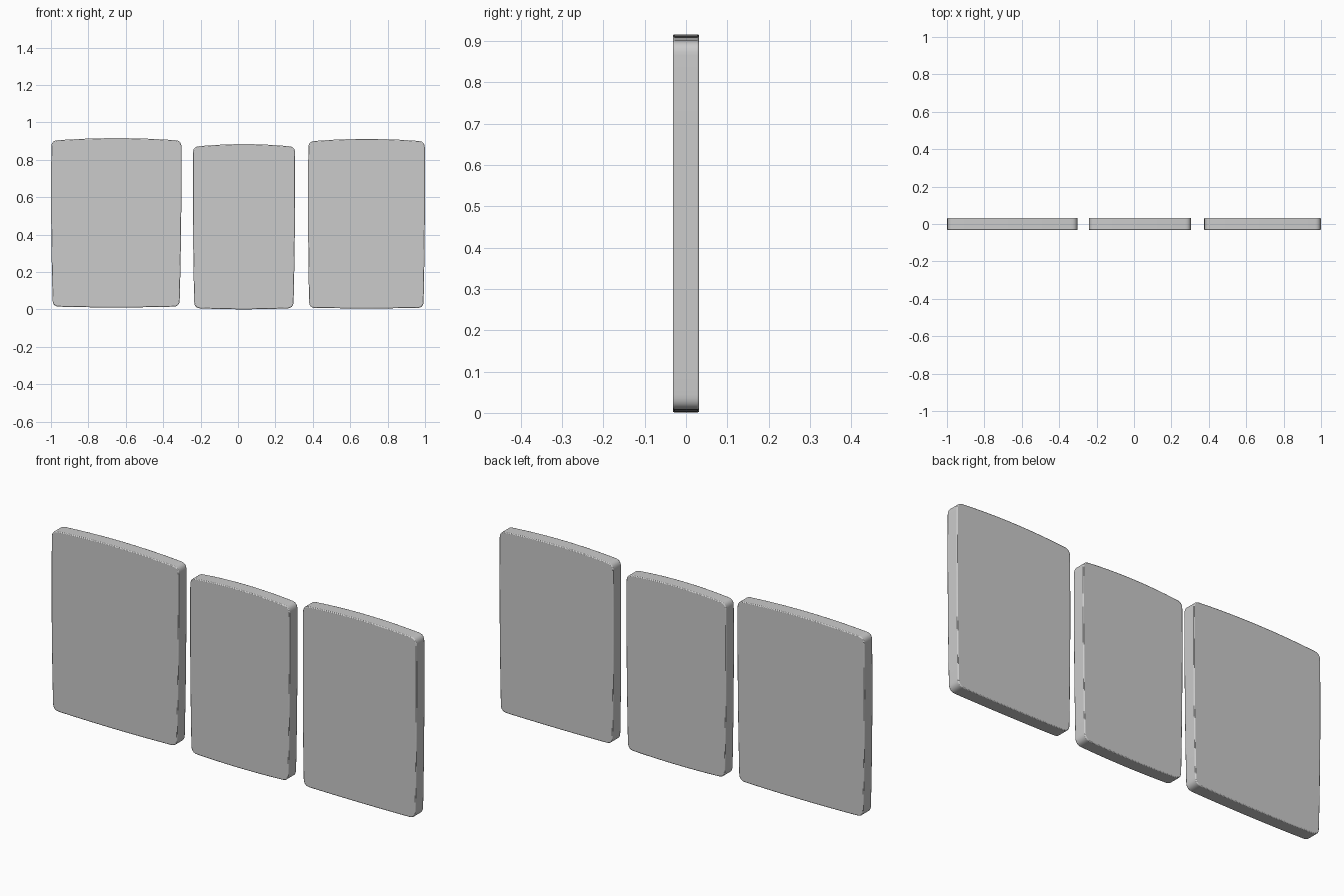
import bpy, bmesh
from mathutils import Vector

if "Cube" in bpy.data.objects:
    bpy.data.objects.remove(bpy.data.objects["Cube"])

HALF_DEPTH = 0.032
RADIUS = 0.036


def quad(a, b, c, n):
    """Points along a quadratic curve."""
    return [a * (1 - t) ** 2 + b * 2 * t * (1 - t) + c * t * t
            for t in (i / n for i in range(n + 1))]


def outline(corners, bows):
    """Slightly bowed quadrilateral with soft corners, counter-clockwise."""
    edges = []
    for i, bow in enumerate(bows):
        a, b = Vector(corners[i]), Vector(corners[(i + 1) % 4])
        d = (b - a).normalized()
        out = Vector((d.y, -d.x))
        edges.append(quad(a + d * RADIUS, (a + b) / 2 + out * bow * 2,
                          b - d * RADIUS, 16))
    pts = []
    for i, edge in enumerate(edges):
        pts += edge
        nxt = edges[(i + 1) % 4]
        pts += quad(edge[-1], Vector(corners[(i + 1) % 4]), nxt[0], 8)[1:-1]
    return pts


def panel(name, corners, bows):
    bm = bmesh.new()
    face = bm.faces.new([bm.verts.new((p.x, -HALF_DEPTH, p.y))
                         for p in outline(corners, bows)])
    ext = bmesh.ops.extrude_face_region(bm, geom=[face])
    for v in ext["geom"]:
        if isinstance(v, bmesh.types.BMVert):
            v.co.y = HALF_DEPTH
    bmesh.ops.recalc_face_normals(bm, faces=bm.faces)
    mesh = bpy.data.meshes.new(name)
    bm.to_mesh(mesh)
    bm.free()
    obj = bpy.data.objects.new(name, mesh)
    bpy.context.collection.objects.link(obj)
    # small softened rim
    bev = obj.modifiers.new("rim", 'BEVEL')
    bev.width = 0.004
    bev.segments = 2
    bev.limit_method = 'ANGLE'
    bev.angle_limit = 1.0
    bpy.context.view_layer.objects.active = obj
    obj.select_set(True)
    bpy.ops.object.shade_smooth_by_angle(angle=0.7)
    obj.select_set(False)


# corners: bottom left, bottom right, top right, top left
# bows: bottom, right, top, left
panel("left_panel",
      [(-0.991, 0.015), (-0.312, 0.015), (-0.302, 0.905), (-0.998, 0.905)],
      [0.004, 0.003, 0.011, 0.004])
panel("middle_panel",
      [(-0.234, 0.006), (0.297, 0.006), (0.305, 0.873), (-0.241, 0.873)],
      [0.005, 0.003, 0.011, 0.003])
panel("right_panel",
      [(0.380, 0.008), (0.992, 0.008), (0.999, 0.901), (0.376, 0.901)],
      [0.002, 0.003, 0.011, 0.003])
